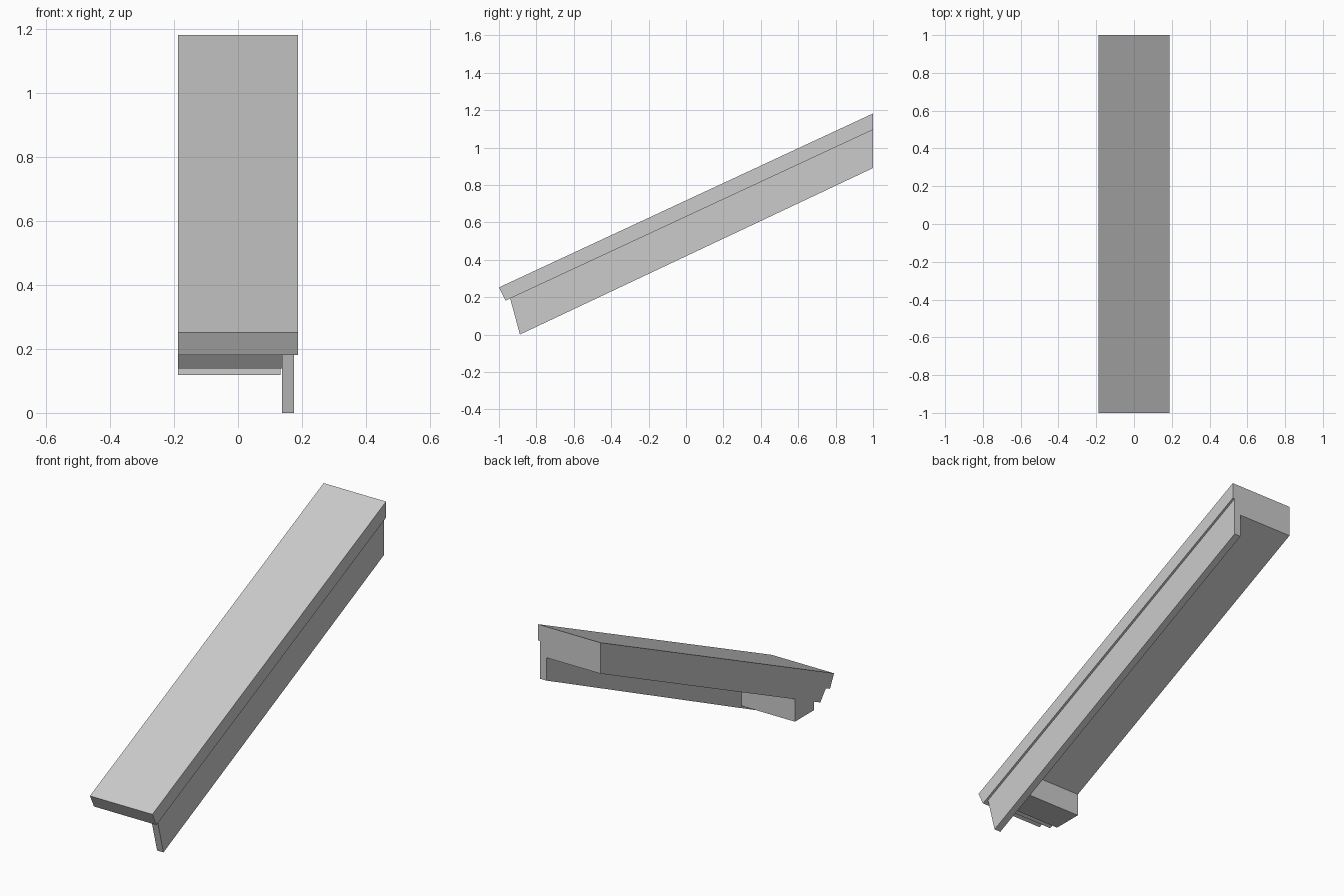
import bpy
import bmesh

cube = bpy.data.objects.get("Cube")
if cube:
    bpy.data.objects.remove(cube, do_unlink=True)

grey = bpy.data.materials.new("plain_grey")
grey.use_nodes = True
colour = (0.6, 0.6, 0.6, 1)
grey.diffuse_color = colour
grey.node_tree.nodes["Principled BSDF"].inputs["Base Color"].default_value = colour

SLOPE = 0.465   # rise of the roof per unit of depth
HALF = 0.187    # half the overall width
INNER = 0.137   # inner face of the side board


def line(y, end_height):
    """Height at y of a line with the roof slope, given its height at the back."""
    return end_height + SLOPE * (y - 1)


def extrude_profile(name, profile, x0, x1):
    """Extrude a closed (y, z) outline across the width."""
    bm = bmesh.new()
    face = bm.faces.new([bm.verts.new((x0, y, z)) for y, z in profile])
    result = bmesh.ops.extrude_face_region(bm, geom=[face])
    moved = [v for v in result["geom"] if isinstance(v, bmesh.types.BMVert)]
    bmesh.ops.translate(bm, verts=moved, vec=(x1 - x0, 0, 0))
    bmesh.ops.recalc_face_normals(bm, faces=bm.faces)
    mesh = bpy.data.meshes.new(name)
    bm.to_mesh(mesh)
    bm.free()
    mesh.materials.append(grey)
    obj = bpy.data.objects.new(name, mesh)
    bpy.context.collection.objects.link(obj)
    return obj


TOP, UNDER, BODY = 1.182, 1.095, 1.014  # line heights at the back end

# Sloping roof covering
extrude_profile("roof_slab", [(-1, line(-1, TOP)), (-0.965, line(-0.965, UNDER)),
                              (1, UNDER), (1, TOP)], -HALF, HALF)

# Thicker layer beneath it, set back at the eave
extrude_profile("under_layer", [(-0.93, line(-0.93, UNDER)), (-0.882, line(-0.882, BODY)),
                                (1, BODY), (1, UNDER)], -HALF, INNER)

# Level seat block near the eave
extrude_profile("seat_block", [(-0.828, line(-0.828, BODY)), (-0.828, 0.118),
                               (-0.665, 0.118), (-0.665, line(-0.665, BODY))], -HALF, 0.133)

# Deep board along the outer side
extrude_profile("side_board", [(-0.94, line(-0.94, UNDER)), (-0.888, 0),
                               (1, 0.89), (1, UNDER)], INNER, 0.175)
